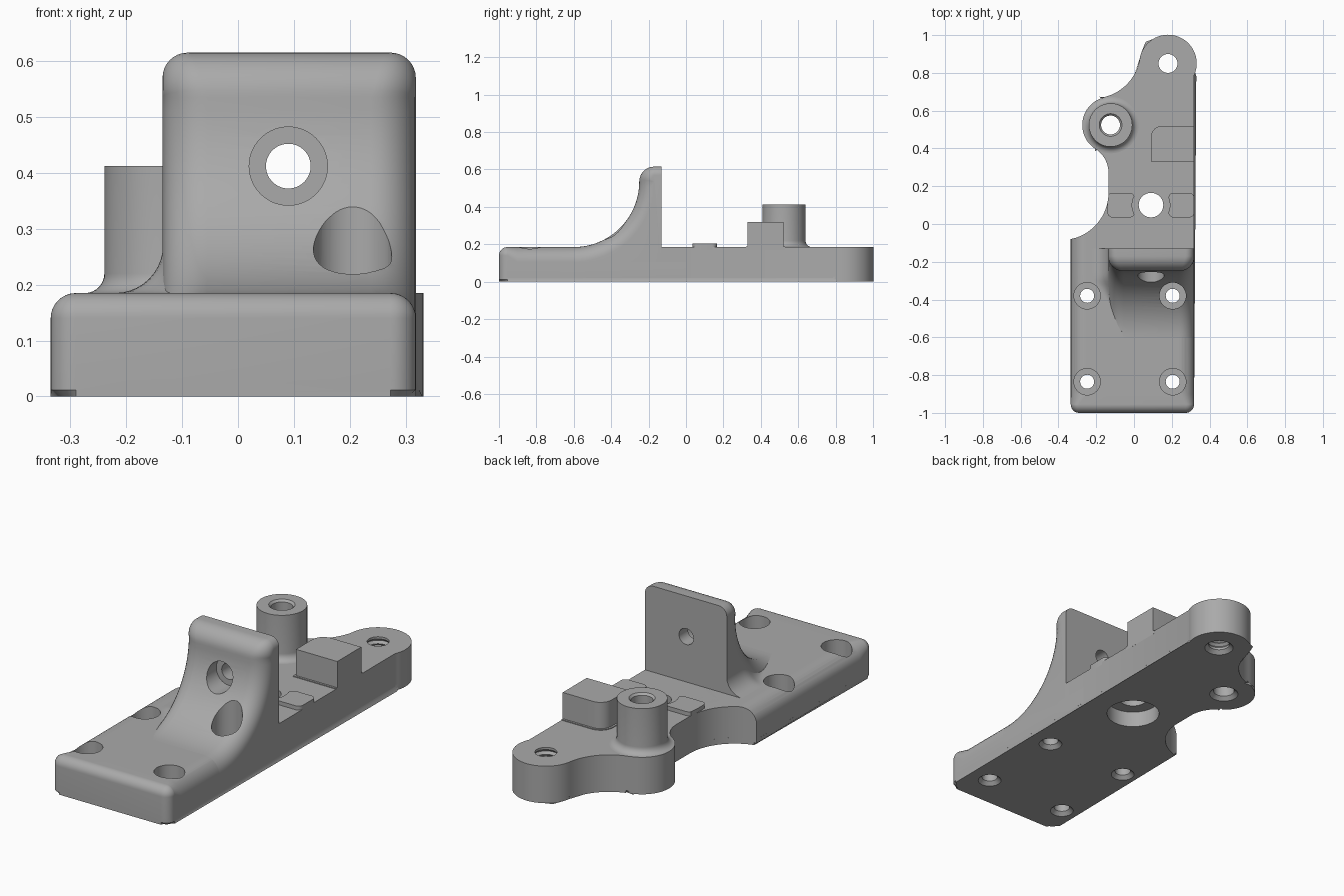
import bpy, bmesh
from math import sin, cos, pi, radians, sqrt, hypot
from mathutils import Matrix, Vector

cube = bpy.data.objects.get("Cube")
if cube:
    bpy.data.objects.remove(cube, do_unlink=True)

GREY = (0.4, 0.4, 0.4, 1)
metal = bpy.data.materials.new("plain_grey")
metal.use_nodes = True
metal.diffuse_color = GREY
metal.node_tree.nodes["Principled BSDF"].inputs["Base Color"].default_value = GREY

DECK = 0.185          # top of the base
LEFT, RIGHT = -0.335, 0.318
BACK = -0.13          # rear face of the upright
EDGE = 0.08           # large edge rounding
BOSS = (-0.124, 0.524)
HEAD = (0.18, 0.85)


def arc(cx, cy, r, a0, a1, n=16):
    angles = [radians(a0 + (a1 - a0) * i / n) for i in range(n + 1)]
    return [(cx + r * cos(a), cy + r * sin(a)) for a in angles]


def loft(name, rings, matrix=Matrix(), bevel=0):
    """Closed solid through equal-length rings, with optional lower edge chamfer."""
    bm = bmesh.new()
    rows = [[bm.verts.new(matrix @ Vector(p)) for p in ring] for ring in rings]
    n = len(rows[0])
    for a, b in zip(rows, rows[1:]):
        for i in range(n):
            j = (i + 1) % n
            bm.faces.new((a[i], a[j], b[j], b[i]))
    first = bm.faces.new(rows[0][::-1])
    bm.faces.new(rows[-1])
    if bevel:
        bmesh.ops.bevel(bm, geom=list(first.edges), offset=bevel, segments=1,
                        affect='EDGES', clamp_overlap=False)
    bmesh.ops.remove_doubles(bm, verts=bm.verts, dist=1e-5)
    bmesh.ops.recalc_face_normals(bm, faces=bm.faces)
    mesh = bpy.data.meshes.new(name)
    bm.to_mesh(mesh)
    bm.free()
    mesh.materials.append(metal)
    ob = bpy.data.objects.new(name, mesh)
    bpy.context.collection.objects.link(ob)
    return ob


def prism(name, outline, z0, z1, bevel=0):
    return loft(name, [[(x, y, z) for x, y in outline] for z in (z0, z1)], bevel=bevel)


def lathe(name, profile, matrix, n=56):
    return loft(name, [[(r * cos(2 * pi * i / n), r * sin(2 * pi * i / n), z)
                        for i in range(n)] for r, z in profile], matrix)


def rounded_sweep(name, x0, x1, profile, extra, n=8):
    """Side profile of (y, z, inward normal, radius) with rounded left and right edges."""
    def ring(x, side, a):
        pts = [(x + side * r * (1 - cos(a)), y + ny * r * (1 - sin(a)),
                z + nz * r * (1 - sin(a))) for y, z, ny, nz, r in profile]
        return pts + [(x + side * EDGE * (1 - cos(a)), y, z) for y, z in extra]
    angles = [pi / 2 * i / n for i in range(n + 1)]
    return loft(name, [ring(x0, 1, a) for a in angles]
                + [ring(x1, -1, a) for a in reversed(angles)])


# Outlines of the rear lobes and the scooped left edge
lobes = (arc(*HEAD, 0.152, -25, 171, 32) + arc(-0.216, 0.915, 0.25, -9, -77)
         + arc(*BOSS, 0.15, 103, 237.5, 24) + arc(-0.285, 0.271, 0.15, 57.5, 0))
SCOOP = (-0.385, 0.165, 0.25)
corner = 0.045
front = (arc(LEFT + corner, -1 + corner, corner, 180, 270, 8)
         + arc(RIGHT - corner, -1 + corner, corner, 270, 360, 8))

foot = prism("foot", front + lobes + arc(*SCOOP, 0, -78.5, 24), 0, 0.03, bevel=0.012)
rear = prism("rear_plate", [(-0.2, BACK), (RIGHT, BACK)] + lobes + arc(*SCOOP, 0, -48, 16),
             0.02, DECK)

# Front block with rounded top edges
nose = [(-1, 0.02, 1, 0, corner)]
for a in range(180, 89, -10):
    c, s = cos(radians(a)), sin(radians(a))
    nose.append((-1 + corner + corner * c, DECK - corner + corner * s, -c, -s, corner))
nose += [(-0.9, DECK, 0, -1, EDGE), (0, DECK, 0, -1, EDGE)]
block = rounded_sweep("front_block", LEFT, RIGHT, nose, [(0, 0.02)])

# Upright with its sweeping ramp
RAMP_Y, RAMP_R = -0.6, 0.35
RAMP_Z = DECK + RAMP_R
WALL_X = -0.135
ramp = []
for i in range(25):
    a = radians(-90 + 90 * i / 24)
    ramp.append((RAMP_Y + RAMP_R * cos(a), RAMP_Z + RAMP_R * sin(a), cos(a), sin(a), EDGE))
for i in range(1, 11):
    a = radians(180 - 9 * i)
    ramp.append((-0.17 + EDGE * cos(a), RAMP_Z + EDGE * sin(a), -cos(a), -sin(a),
                 EDGE - 0.0035 * i))
ramp.append((BACK, RAMP_Z + EDGE, 0, -1, corner))
upright = rounded_sweep("upright", WALL_X, RIGHT, ramp, [(BACK, 0.06), (RAMP_Y, 0.06)])

# Hollow fillet joining the upright's left side to the deck
sections = []
for i in range(29):
    y = BACK - 0.44 * i / 28
    height = RAMP_R - sqrt(max(0, RAMP_R ** 2 - (y - RAMP_Y) ** 2))
    c = min(0.086, 0.5 * height)
    depth = hypot(y - RAMP_Y, DECK + c - RAMP_Z) - RAMP_R
    s = min(1, max(0, 1 - depth / EDGE))
    x = WALL_X + EDGE * (1 - sqrt(1 - s * s)) + 0.001
    curve = arc(x - c, DECK + c, c, -90, 0, 10)
    sections.append([(px, y, pz) for px, pz in curve + [(x, 0.17), (x - c, 0.17)]])
fillet = loft("side_fillet", sections)

# Tall boss with a flared base
flare = [(0.115 + r, z) for r, z in arc(0.035, DECK + 0.035, 0.035, 270, 180, 8)]
boss = lathe("boss", [(0.15, 0.17)] + flare + [(0.115, 0.412)],
             Matrix.Translation((*BOSS, 0)))

# Stop block and locating pads
stop_outline = [(0.09, 0.33), (RIGHT, 0.33), (RIGHT, 0.52)] + arc(0.15, 0.46, 0.06, 90, 180, 8)
stop = prism("stop_block", stop_outline, 0.17, 0.32)
flange = prism("stop_block_flange", [(0.08, 0.32), (RIGHT, 0.32), (RIGHT, 0.53)]
               + arc(0.15, 0.46, 0.07, 90, 180, 8), 0.17, DECK + 0.004)


def pad(name, x0, x1, y0=0.035, y1=0.165, r=0.025):
    out = []
    for cx, cy, a in ((x1 - r, y1 - r, 0), (x0 + r, y1 - r, 90),
                      (x0 + r, y0 + r, 180), (x1 - r, y0 + r, 270)):
        out += arc(cx, cy, r, a, a + 90, 6)
    return prism(name, out, 0.17, 0.205)


pads = [pad("left_pad", 0.183, RIGHT), pad("right_pad", -0.14, 0.003)]

# Bores
cutters = []


def bore(profile, matrix):
    cutters.append(lathe("bore_cutter", profile, matrix))


screw = [(0.065, -0.01), (0.037, 0.018), (0.037, 0.1), (0.07, 0.1), (0.07, 0.36)]
for x in (-0.248, 0.205):
    for y in (-0.38, -0.835):
        bore(screw, Matrix.Translation((x, y, 0)))
bore([(0.125, -0.01), (0.125, 0.08), (0.065, 0.08), (0.065, 0.3)],
     Matrix.Translation((0.09, 0.1, 0)))
bore([(0.078, -0.01), (0.05, 0.018), (0.05, 0.402), (0.065, 0.417)],
     Matrix.Translation((*BOSS, 0)))
thread = [(0.05 + 0.011 * (i % 2), 0.03 + 0.012 * i) for i in range(13)]
bore([(0.078, -0.01), (0.05, 0.018)] + thread + [(0.05, 0.2)],
     Matrix.Translation((*HEAD, 0)))
bore([(0.07, 0.32), (0.07, 0.2), (0.04, 0.2), (0.04, 0.1)],
     Matrix.Translation((0.09, 0, 0.412)) @ Matrix.Rotation(pi / 2, 4, 'X'))

scoop = lathe("scoop_cutter", [(SCOOP[2], -0.1), (SCOOP[2], 0.4)],
              Matrix.Translation((SCOOP[0], SCOOP[1], 0)), 96)
ring_gap = lathe("gap_cutter", [(0.1, 0.1), (0.1, 0.3)], Matrix.Translation((0.09, 0.1, 0)))


def finish(ob, tools):
    bpy.ops.object.select_all(action='DESELECT')
    ob.select_set(True)
    bpy.context.view_layer.objects.active = ob
    for tool in tools:
        mod = ob.modifiers.new("cut", 'BOOLEAN')
        mod.operation, mod.solver, mod.object = 'DIFFERENCE', 'EXACT', tool
        bpy.ops.object.modifier_apply(modifier=mod.name)
    bpy.ops.object.shade_smooth_by_angle(angle=radians(30))


for part in (foot, rear, upright, fillet, boss):
    finish(part, cutters)
finish(block, cutters + [scoop])
for part in pads:
    finish(part, [scoop, ring_gap])
for part in (stop, flange):
    finish(part, [])
for tool in cutters + [scoop, ring_gap]:
    bpy.data.objects.remove(tool, do_unlink=True)
